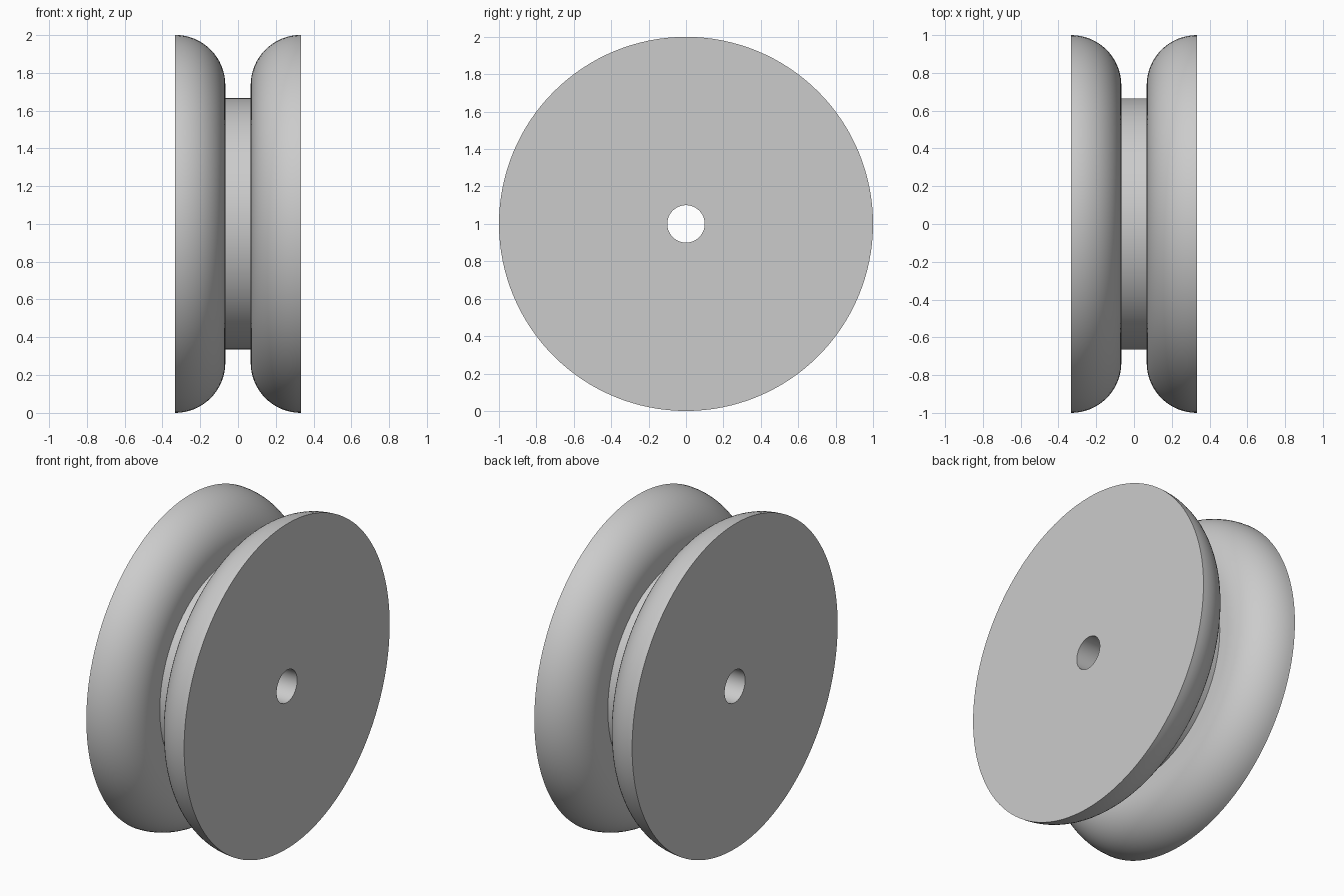
import bpy, math

old = bpy.data.objects.get("Cube")
if old:
    bpy.data.objects.remove(old, do_unlink=True)

SEGMENTS = 128
ARC_STEPS = 16
HALF_WIDTH, GAP = 0.333, 0.067      # outer face and groove wall, along x
RIM, HUB, BORE = 1.0, 0.665, 0.1    # radii

grey = bpy.data.materials.new("plain grey")
grey.use_nodes = True
colour = (0.6, 0.6, 0.6, 1)
grey.diffuse_color = colour
grey.node_tree.nodes["Principled BSDF"].inputs["Base Color"].default_value = colour


def lathe(name, profile):
    """Revolve a closed (x, radius) profile around the x axis."""
    verts, faces = [], []
    n = len(profile)
    for s in range(SEGMENTS):
        a = math.tau * s / SEGMENTS
        verts += [(x, r * math.sin(a), RIM + r * math.cos(a)) for x, r in profile]
        t = (s + 1) % SEGMENTS
        for i in range(n):
            j = (i + 1) % n
            faces.append((s * n + i, s * n + j, t * n + j, t * n + i))
    mesh = bpy.data.meshes.new(name)
    mesh.from_pydata(verts, [], faces)
    mesh.materials.append(grey)
    obj = bpy.data.objects.new(name, mesh)
    bpy.context.collection.objects.link(obj)
    bpy.ops.object.select_all(action="DESELECT")
    obj.select_set(True)
    bpy.context.view_layer.objects.active = obj
    # Consistent outward normals, then smooth curves with crisp edges
    bpy.ops.object.mode_set(mode="EDIT")
    bpy.ops.mesh.select_all(action="SELECT")
    bpy.ops.mesh.normals_make_consistent(inside=False)
    bpy.ops.object.mode_set(mode="OBJECT")
    bpy.ops.object.shade_smooth_by_angle(angle=math.radians(30))
    return obj


# Half profile: bore edge, flat outer face, quarter-round shoulder, groove wall, hub
radius = HALF_WIDTH - GAP
half = [(HALF_WIDTH, BORE)]
for k in range(ARC_STEPS + 1):
    a = math.pi / 2 * k / ARC_STEPS
    half.append((HALF_WIDTH - radius * math.sin(a), RIM - radius + radius * math.cos(a)))
half.append((GAP, HUB))

# Mirror the half across the middle to make one grooved wheel with a through bore
mirrored = [(-x, r) for x, r in reversed(half)]
lathe("grooved_wheel", half + mirrored)
